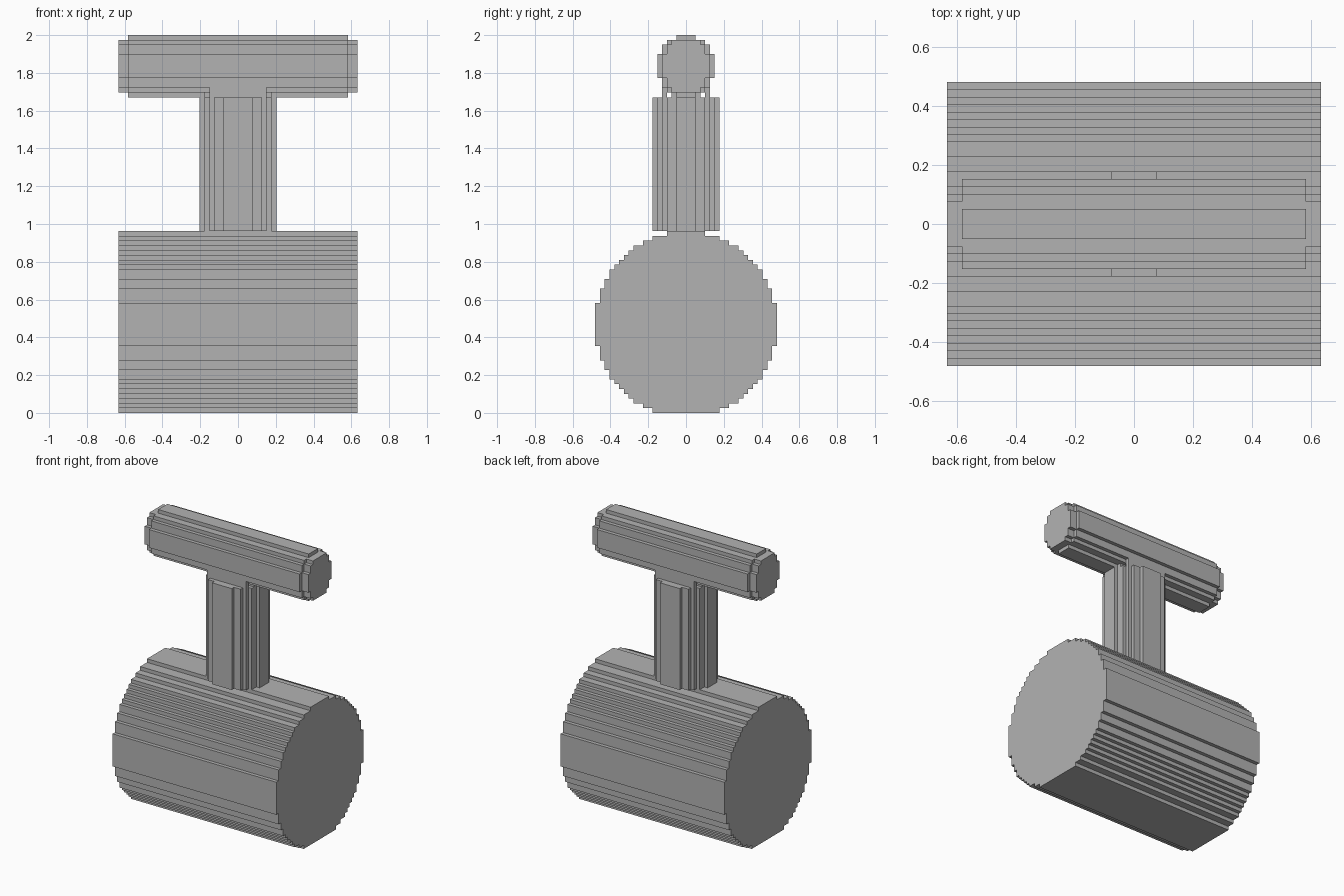
import bpy
import bmesh

cube = bpy.data.objects.get("Cube")
if cube:
    bpy.data.objects.remove(cube, do_unlink=True)

V = 2 / 79  # size of one block step

grey = bpy.data.materials.new("mid_grey")
grey.use_nodes = True
grey.diffuse_color = (0.45, 0.45, 0.45, 1)
grey.node_tree.nodes["Principled BSDF"].inputs["Base Color"].default_value = (0.45, 0.45, 0.45, 1)


def outline(half_widths, start):
    """Stepped outline, symmetric across the first axis, one row per step."""
    side = []
    for i, w in enumerate(half_widths):
        for p in ((w, start + i), (w, start + i + 1)):
            if len(side) > 1 and side[-1][0] == side[-2][0] == p[0]:
                side[-1] = p
            elif not side or side[-1] != p:
                side.append(p)
    return side + [(-w, h) for w, h in reversed(side)]


def extrude(name, points, low, high, place):
    """Prism made from an outline; place maps (a, b, depth) to x, y, z."""
    bm = bmesh.new()
    rings = [[bm.verts.new([c * V for c in place(a, b, d)]) for a, b in points]
             for d in (low, high)]
    bm.faces.new(rings[0])
    bm.faces.new(rings[1])
    n = len(points)
    for i in range(n):
        j = (i + 1) % n
        bm.faces.new((rings[0][i], rings[0][j], rings[1][j], rings[1][i]))
    bmesh.ops.recalc_face_normals(bm, faces=bm.faces)
    mesh = bpy.data.meshes.new(name)
    bm.to_mesh(mesh)
    bm.free()
    mesh.materials.append(grey)
    obj = bpy.data.objects.new(name, mesh)
    bpy.context.collection.objects.link(obj)
    return obj


def along_x(a, b, d):
    return (d, a, b)


def along_z(a, b, d):
    return (a, b, d)


# Stepped drum lying along x, with a narrow strip on top
lower = [7, 9, 11, 12, 13, 14, 15] + [16] * 2 + [17] * 2 + [18] * 3
drum = lower + [19] * 9 + lower[::-1] + [4]
extrude("drum", outline(drum, 0), -25, 25, along_x)

# Upright shaft with a stepped round section
edge = [3, 5, 6, 7, 7]
extrude("shaft", outline(edge + [8] * 4 + edge[::-1], -7), 38, 66, along_z)

# Small collars where the shaft runs into the grip
extrude("collar_core", outline([7] * 6, -3), 66, 67, along_z)
for name, y in (("collar_front", -5), ("collar_back", 4)):
    extrude(name, outline([6], y), 66, 68, along_z)

# Cross grip and the slightly thinner core showing at its ends
bar = [2, 4, 5, 5]
extrude("grip", outline(bar + [6] * 5 + bar[::-1], 66), -23, 23, along_x)
tip = [3, 4, 4]
extrude("grip_ends", outline(tip + [5] * 5 + tip[::-1], 67), -25, 25, along_x)
